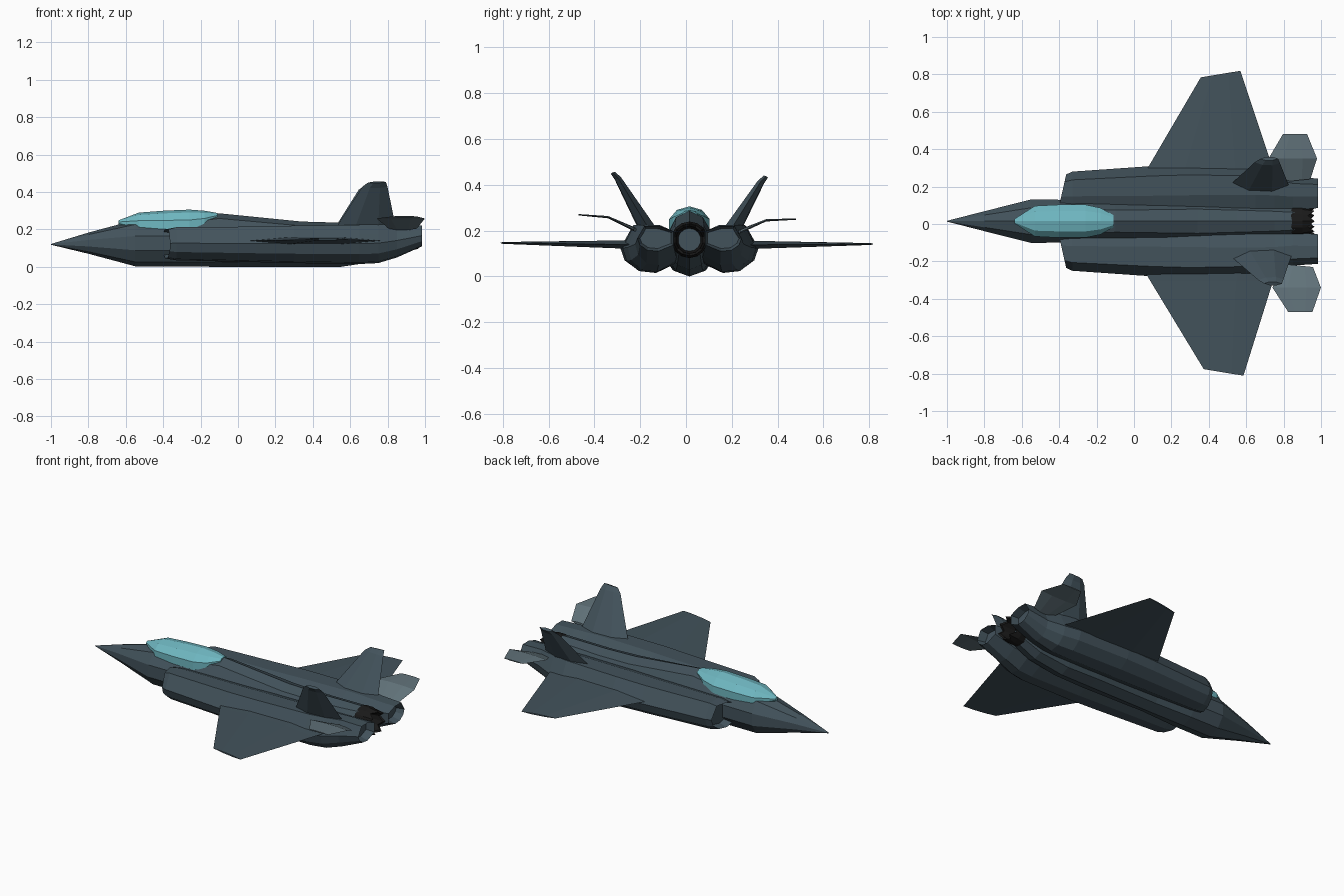
import bpy, bmesh
from math import cos, sin, pi
from mathutils import Vector

if "Cube" in bpy.data.objects:
    bpy.data.objects.remove(bpy.data.objects["Cube"])

CY = 0.015  # the airframe sits slightly off the y axis


def material(name, rgb):
    m = bpy.data.materials.new(name)
    m.diffuse_color = (*rgb, 1)
    m.use_nodes = True
    m.node_tree.nodes["Principled BSDF"].inputs["Base Color"].default_value = m.diffuse_color
    return m


SKIN = material("slate_skin", (0.055, 0.085, 0.105))
LIGHT = material("light_panel", (0.12, 0.17, 0.195))
GLASS = material("canopy_glass", (0.16, 0.48, 0.54))
BLACK = material("nozzle_black", (0.01, 0.01, 0.01))


def loft(name, rings, mat, yaw=0.0, roll=0.0, cy=CY, recess=()):
    """Skin a list of point rings; yaw and roll are small shears.
    recess lists (end, depth along x) for openings pushed inwards."""
    bm = bmesh.new()
    loops = [[bm.verts.new((x - yaw * y, y + cy, z - roll * y)) for x, y, z in ring]
             for ring in rings]
    n = len(loops[0])
    for a, b in zip(loops, loops[1:]):
        for i in range(n):
            j = (i + 1) % n
            bm.faces.new((a[i], a[j], b[j], b[i]))
    caps = {"front": bm.faces.new(loops[0]), "rear": bm.faces.new(loops[-1])}
    bmesh.ops.recalc_face_normals(bm, faces=bm.faces[:])
    for end, depth in recess:
        bmesh.ops.inset_region(bm, faces=[caps[end]], thickness=0.012)
        bmesh.ops.translate(bm, verts=caps[end].verts[:], vec=(depth, 0, 0))
    me = bpy.data.meshes.new(name)
    bm.to_mesh(me)
    bm.free()
    me.materials.append(mat)
    ob = bpy.data.objects.new(name, me)
    bpy.context.collection.objects.link(ob)
    return ob


def oval(x, hw, zb, zt, n=10):
    c, h = (zb + zt) / 2, (zt - zb) / 2
    return [(x, hw * sin(2 * pi * i / n), c - h * cos(2 * pi * i / n)) for i in range(n)]


def blade(lead, trail, normal, half):
    """Thin faceted aerofoil section between two edge points."""
    a, b, n = Vector(lead), Vector(trail), Vector(normal) * half
    p, q = a.lerp(b, 0.3), a.lerp(b, 0.7)
    return [a, p + n, q + n, b, q - n, p - n]


def flip(rings, s):
    return [[(p[0], p[1] * s, p[2]) for p in r] for r in rings]


# Central fuselage: x, half width, bottom, top
loft("fuselage", [oval(*s) for s in [
    (-1.0, .002, .118, .122), (-.8, .056, .07, .183), (-.55, .122, .003, .25),
    (-.35, .12, .002, .25), (-.1, .1, .0, .286), (.34, .11, .0, .242),
    (.55, .1, .0, .236), (.75, .09, .03, .238), (.86, .08, .08, .238)]], SKIN)

# Canopy
loft("canopy", [oval(*s) for s in [
    (-.64, .012, .225, .248), (-.53, .086, .165, .29), (-.4, .093, .15, .3),
    (-.26, .093, .145, .306), (-.18, .075, .18, .3), (-.11, .035, .25, .288)]], GLASS)

# Exhaust nozzle with jagged petals and a hollow inside
N = 14


def nozzle_ring(x, r, jag=0.0):
    return [(x + jag * (i % 2), y, z)
            for i, (_, y, z) in enumerate(oval(x, r, .16 - r, .16 + r, N))]


loft("exhaust_nozzle", [nozzle_ring(.83, .07), nozzle_ring(.85, .08), nozzle_ring(.9, .08),
                        nozzle_ring(.93, .07, .035), nozzle_ring(.925, .06, .03),
                        nozzle_ring(.86, .05)], BLACK)

# Engine nacelle cross-section in unit coordinates (inner to outer, bottom to top)
UNIT = [(.0, .25), (.42, .0), (.72, .04), (.93, .25), (1.0, .52),
        (.9, .76), (.8, 1.0), (.4, 1.0), (.0, .8)]
# x, inner y, outer y, bottom, top
NACELLE = [(-.385, .05, .25, .045, .2), (-.33, .045, .265, .035, .212),
           (.1, .03, .295, .025, .215), (.3, .03, .302, .02, .22),
           (.65, .04, .292, .015, .225), (.75, .05, .27, .02, .225),
           (.85, .06, .237, .05, .225), (.985, .07, .228, .11, .22)]
nacelle = []
for k, (x, y0, y1, z0, z1) in enumerate(NACELLE):
    rake = .045 if k == 0 else 0  # swept intake lip
    nacelle.append([(x + rake * (u - .5), y0 + (y1 - y0) * u, z0 + (z1 - z0) * v)
                    for u, v in UNIT])

# Main wing, from root to tip
UP = (0, 0, 1)
wing = [blade((.02, .2, .138), (.777, .2, .138), UP, .021),
        blade((.085, .31, .139), (.74, .31, .139), UP, .017),
        blade((.365, .78, .144), (.577, .815, .144), UP, .004)]

# Canted tail fin
OUT = (0, .9, -.4)
fin = [blade((.515, .19, .2), (.84, .175, .2), OUT, .034),
       blade((.655, .315, .42), (.79, .31, .42), OUT, .014),
       blade((.685, .333, .442), (.78, .335, .446), OUT, .01)]

# Cranked tailplane
tail = [blade((.8, .22, .2), (.95, .235, .2), UP, .008),
        blade((.73, .345, .252), (.989, .345, .252), UP, .005),
        blade((.81, .475, .26), (.94, .475, .26), UP, .003)]

for side, s in (("left", 1), ("right", -1)):
    loft(side + "_nacelle", flip(nacelle, s), SKIN,
         recess=[("front", .05), ("rear", -.05)])
    loft(side + "_wing", flip(wing, s), SKIN, yaw=.01, roll=.003, cy=.004)
    loft(side + "_tail_fin", flip(fin, s), SKIN, yaw=.03, roll=.025)
    loft(side + "_tailplane", flip(tail, s), LIGHT, yaw=.03, roll=.02, cy=.005)
